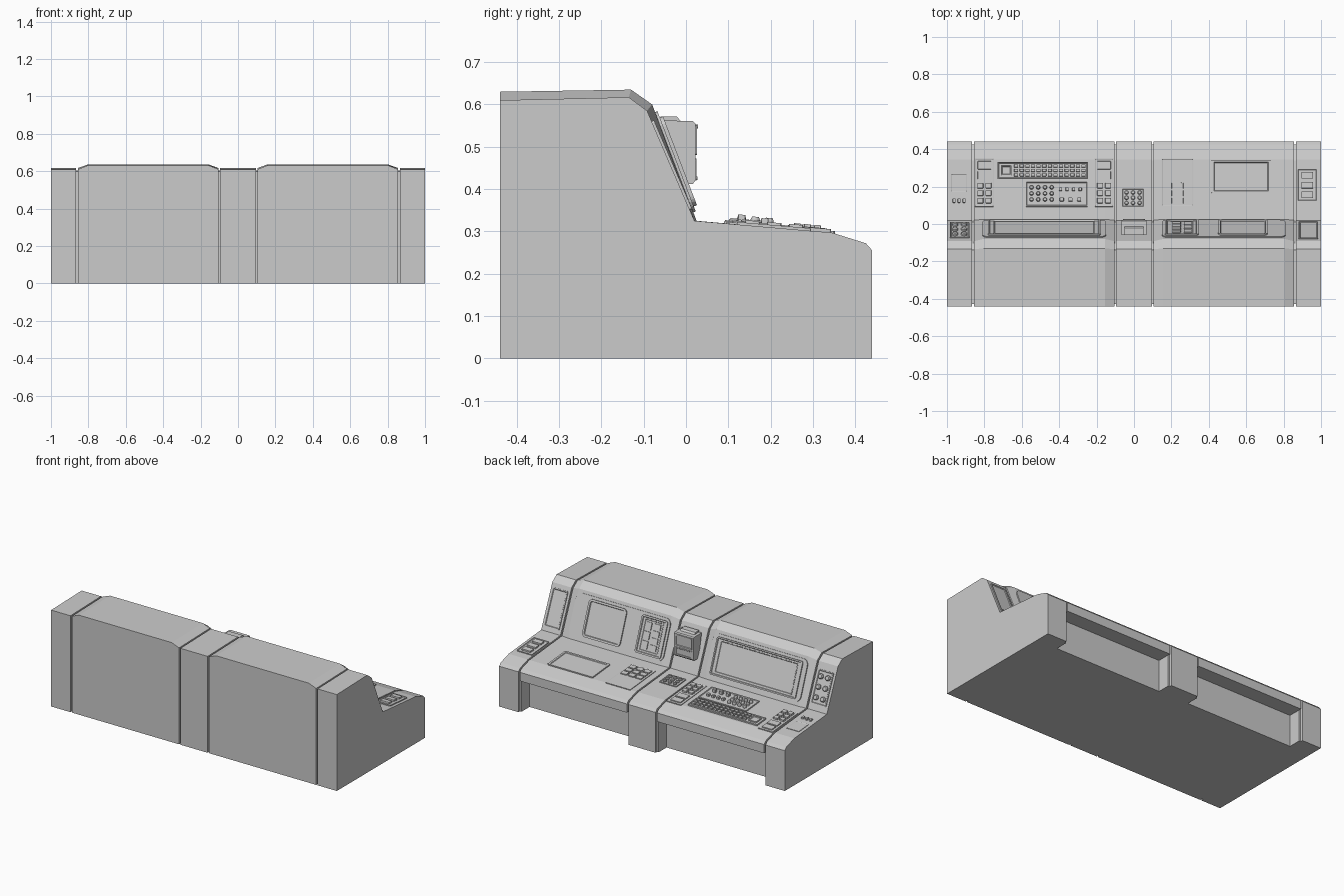
import bpy, bmesh, math
from mathutils import Vector

if "Cube" in bpy.data.objects:
    bpy.data.objects.remove(bpy.data.objects["Cube"])


def build(name, stacks):
    """One object from stacks of equal-length rings, each skinned and capped."""
    bm = bmesh.new()
    for rings in stacks:
        vs = [[bm.verts.new(p) for p in r] for r in rings]
        n = len(vs[0])
        for a, b in zip(vs, vs[1:]):
            for i in range(n):
                j = (i + 1) % n
                bm.faces.new((a[i], a[j], b[j], b[i]))
        bm.faces.new(vs[0][::-1])
        bm.faces.new(vs[-1])
    bmesh.ops.recalc_face_normals(bm, faces=bm.faces)
    me = bpy.data.meshes.new(name)
    bm.to_mesh(me)
    bm.free()
    ob = bpy.data.objects.new(name, me)
    bpy.context.collection.objects.link(ob)
    return ob


def prism(name, sections):
    return build(name, [[[(x, y, z) for y, z in prof] for x, prof in sections]])


class Surface:
    """Sloping work surface; positions along it are given in y (desk) or z (slope)."""
    def __init__(self, p0, p1, axis):
        self.p0, self.axis = Vector(p0), axis
        self.v = (Vector(p1) - self.p0).normalized()
        self.n = Vector((-self.v.y, self.v.x))
        if self.n.y < 0:
            self.n = -self.n

    def t(self, c):
        return (c - self.p0[self.axis]) / self.v[self.axis]

    def ring(self, x0, x1, t0, t1, h, r, seg):
        pts = []
        corners = ((x1 - r, t1 - r), (x0 + r, t1 - r), (x0 + r, t0 + r), (x1 - r, t0 + r))
        for k, (cx, ct) in enumerate(corners):
            for s in range(seg + 1):
                a = math.pi / 2 * (k + s / seg)
                p = self.p0 + self.v * (ct + r * math.sin(a)) + self.n * h
                pts.append((cx + r * math.cos(a), p.x, p.y))
        return pts

    def plate(self, x0, x1, c0, c1, h, r=0.004, rim=0, recess=0, base=-0.004, seg=3, taper=0):
        """Raised rounded plate, optionally with a recessed centre or tapered sides."""
        t0, t1 = self.t(c0), self.t(c1)

        def shrink(m, hh):
            return self.ring(x0 + m, x1 - m, t0 + m, t1 - m, hh, max(r - m, 0.0005), seg)
        rings = [shrink(0, base), shrink(taper, h)]
        if rim:
            rings += [shrink(rim, h), shrink(rim + 0.003, h - recess)]
        return rings

    def keys(self, x0, x1, nx, c0, c1, ny, h, fill=0.75, base=-0.003):
        dx, dc = (x1 - x0) / nx, (c1 - c0) / ny
        out = []
        for i in range(nx):
            for j in range(ny):
                cx, cc = x0 + (i + .5) * dx, c0 + (j + .5) * dc
                hx, hc = dx * fill / 2, dc * fill / 2
                out.append(self.plate(cx - hx, cx + hx, cc - hc, cc + hc, h, 0.0025,
                                      base=base, seg=1, taper=0.0015))
        return out

    def knobs(self, x0, x1, nx, c0, c1, ny, rad, h, base=-0.003):
        out = []
        for i in range(nx):
            for j in range(ny):
                cx = x0 + (x1 - x0) * i / max(nx - 1, 1)
                ct = self.t(c0 + (c1 - c0) * j / max(ny - 1, 1))
                out.append([self.ring(cx - q, cx + q, ct - q, ct + q, hh, q * .99, 3)
                            for q, hh in ((rad, base), (rad, h * .7), (rad * .7, h))])
        return out


desk = Surface((0.02, 0.325), (0.345, 0.297), 0)
slope = Surface((0.025, 0.325), (-0.08, 0.60), 1)
end_slope = Surface((0.02, 0.325), (-0.092, 0.585), 1)

# Side profiles in (y, z)
desk_edge = [(0.345, 0.297), (0.425, 0.272), (0.44, 0.255)]
low = [(-0.44, 0.61), (-0.135, 0.617), (-0.092, 0.585), (0.02, 0.325)] + desk_edge
high = [(-0.44, 0.63), (-0.13, 0.635), (-0.08, 0.60), (0.025, 0.325)] + desk_edge
full_base = [(0.44, 0), (-0.44, 0)]
knee_base = [(0.44, 0.20), (0.345, 0.20), (0.345, 0), (-0.44, 0)]
groove = [(-0.427, 0), (-0.427, 0.597), (-0.14, 0.603), (-0.103, 0.577), (0.01, 0.312),
          (0.34, 0.284), (0.415, 0.26), (0.425, 0.25), (0.425, 0)]

# Pedestals, bays and the grooves between them
for nm, a, b in (("left_pedestal", -1, -0.865), ("middle_pedestal", -0.095, 0.095),
                 ("right_pedestal", 0.865, 1)):
    prism(nm, [(a, low + full_base), (b, low + full_base)])
for nm, a, b in (("left_bay", -0.855, -0.105), ("right_bay", 0.105, 0.855)):
    prism(nm, [(a, low + knee_base), (a + 0.05, high + knee_base),
               (b - 0.05, high + knee_base), (b, low + knee_base)])
    build(nm + "_face", [slope.plate(a + 0.045, b - 0.045, 0.345, 0.582, 0.006, 0.035, seg=5)])
for i, x in enumerate((-0.86, -0.1, 0.1, 0.86)):
    prism(f"groove_{i}", [(x - 0.006, groove), (x + 0.006, groove)])

# Large screen on the left bay
build("main_screen", [slope.plate(-0.78, -0.18, 0.357, 0.567, 0.014, 0.012, 0.008, 0.005),
                      slope.plate(-0.75, -0.21, 0.375, 0.55, 0.012, 0.004, 0.004, 0.004)])

# Instrument panel and rounded display on the right bay
build("instrument_panel", [slope.plate(0.165, 0.345, 0.357, 0.567, 0.014, 0.014, 0.01, 0.005),
                           slope.plate(0.19, 0.32, 0.375, 0.55, 0.011, 0.004, 0.004, 0.003)])
build("instrument_readouts",
      slope.keys(0.2, 0.255, 1, 0.385, 0.54, 4, 0.014, 0.85, 0.004)
      + slope.keys(0.262, 0.312, 1, 0.385, 0.54, 3, 0.014, 0.85, 0.004))
build("round_cornered_display", [slope.plate(0.45, 0.715, 0.357, 0.567, 0.014, 0.025, 0.012, 0.007, seg=5)])

# End slope panels: knobs on the left, plain inset on the right
build("knob_panel", [end_slope.plate(-0.985, -0.88, 0.36, 0.545, 0.006, 0.006, 0.005, 0.003)])
build("knobs", end_slope.knobs(-0.957, -0.908, 2, 0.395, 0.51, 3, 0.016, 0.018))
build("blank_end_panel", [end_slope.plate(0.88, 0.985, 0.35, 0.56, 0.006, 0.006, 0.006, 0.004)])

# Hanging unit over the middle pedestal
unit = [(-0.06, 0.562), (0.016, 0.561), (0.022, 0.555), (0.022, 0.42), (0.016, 0.412), (-0.03, 0.412)]
prism("hanging_unit", [(-0.068, unit), (0.068, unit)])
prism("hanging_unit_cap", [(x, [(-0.06, 0.55), (-0.06, 0.572), (-0.022, 0.572), (-0.012, 0.56)])
                           for x in (-0.05, 0.05)])
front = Surface((0.022, 0.412), (0.0219, 0.562), 1)
build("hanging_unit_front", [front.plate(-0.058, 0.058, 0.48, 0.55, 0.004, 0.005, 0.005, 0.003),
                             front.plate(-0.058, 0.058, 0.42, 0.472, 0.003, 0.004, 0.005, 0.003),
                             front.plate(-0.05, 0.05, 0.543, 0.553, 0.006),
                             front.plate(-0.05, 0.05, 0.421, 0.43, 0.005)])

# Key panels on the desk beside the main work areas
for nm, a, b in (("left_key_panel", -0.855, -0.745), ("inner_key_panel", -0.215, -0.105)):
    build(nm, [desk.plate(a + 0.003, b - 0.003, 0.092, 0.352, 0.004, 0.004, 0.004, 0.002)])
    build(nm + "_keys", desk.keys(a + 0.012, b - 0.012, 2, 0.105, 0.225, 3, 0.012)
          + desk.keys(a + 0.012, b - 0.012, 1, 0.235, 0.34, 2, 0.008, 0.85))
build("right_key_panel", [desk.plate(0.145, 0.32, 0.095, 0.35, 0.004, 0.004, 0.004, 0.002)])
build("right_key_panel_keys", desk.keys(0.155, 0.31, 3, 0.105, 0.225, 3, 0.008, 0.85))

# Keyboard with its switch bank
build("keyboard_tray", [desk.plate(-0.73, -0.245, 0.24, 0.332, 0.009, 0.004, 0.005, 0.004)])
build("keyboard_keys", desk.keys(-0.645, -0.255, 13, 0.25, 0.322, 3, 0.015, 0.78)
      + [desk.plate(-0.712, -0.655, 0.258, 0.314, 0.013, 0.004, 0.006, 0.003)])
build("switch_bank", [desk.plate(-0.58, -0.245, 0.092, 0.228, 0.008, 0.004, 0.005, 0.003)])
build("round_switches", desk.knobs(-0.548, -0.44, 4, 0.13, 0.195, 3, 0.011, 0.022))
build("toggle_switches", desk.keys(-0.41, -0.27, 4, 0.165, 0.205, 1, 0.02, 0.5)
      + desk.keys(-0.41, -0.27, 3, 0.11, 0.15, 1, 0.024, 0.5))

# Middle keypad
build("middle_keypad", [desk.plate(-0.065, 0.055, 0.09, 0.19, 0.006, 0.004, 0.004, 0.003)])
build("middle_keypad_buttons", desk.knobs(-0.04, 0.03, 3, 0.112, 0.168, 3, 0.011, 0.014))

# Flat desk display on the right bay
build("desk_display", [desk.plate(0.415, 0.73, 0.165, 0.342, 0.008, 0.004, 0.012, 0.004)])

# Small controls on the pedestal desks
build("right_end_panel", [desk.plate(0.872, 0.98, 0.12, 0.295, 0.006, 0.004, 0.004, 0.003)])
build("right_end_switches", desk.keys(0.88, 0.972, 1, 0.13, 0.285, 3, 0.012, 0.7))
build("left_end_buttons", desk.keys(-0.975, -0.895, 3, 0.105, 0.145, 1, 0.01, 0.6)
      + [desk.plate(-0.98, -0.89, 0.17, 0.27, 0.003, 0.004, 0.004, 0.002)])
